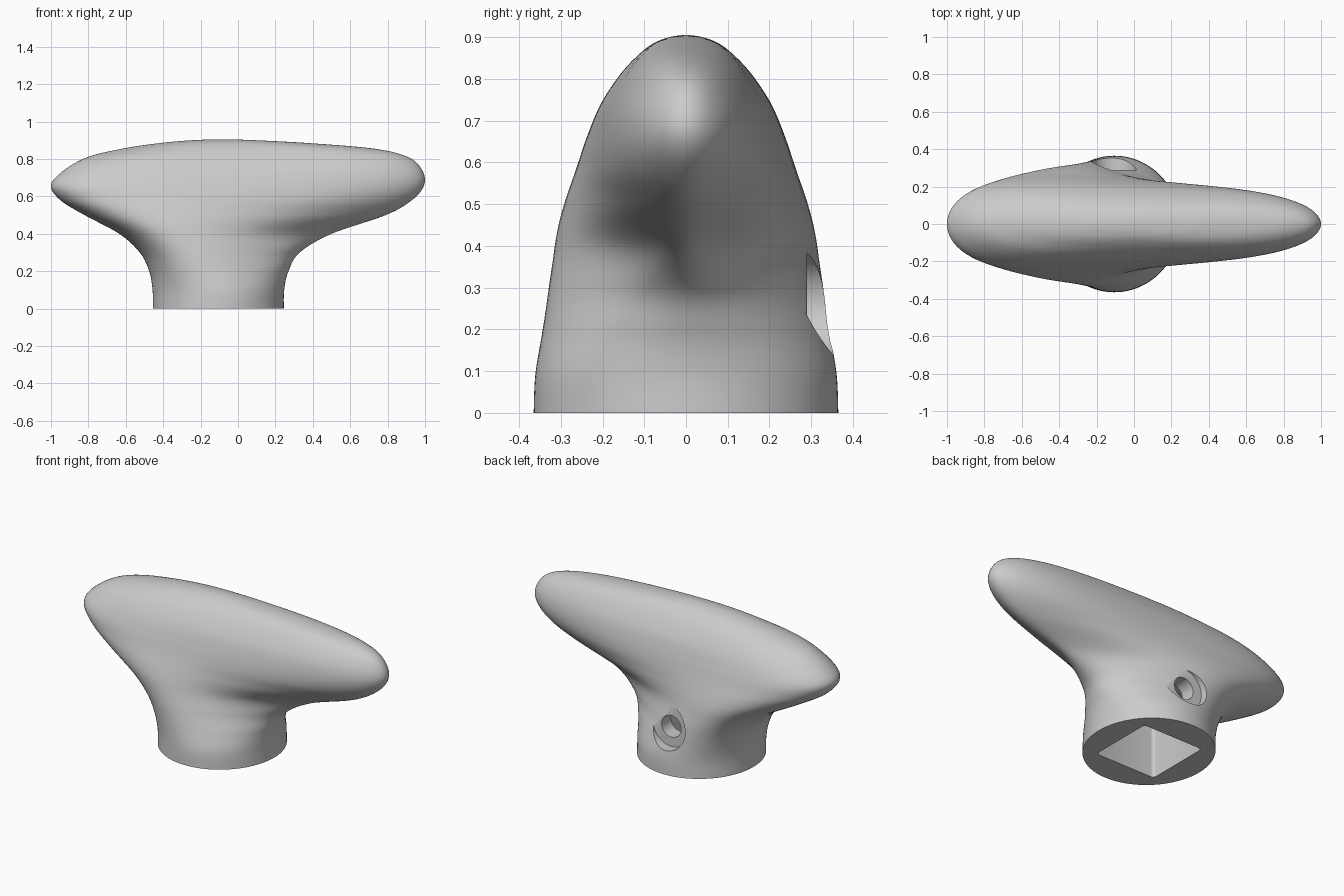
import bpy, bmesh, math
from mathutils import Matrix, Vector

cube = bpy.data.objects.get("Cube")
if cube:
    bpy.data.objects.remove(cube, do_unlink=True)

grey = bpy.data.materials.new("plain grey")
grey.use_nodes = True
colour = (0.6, 0.6, 0.6, 1)
grey.diffuse_color = colour
grey.node_tree.nodes["Principled BSDF"].inputs["Base Color"].default_value = colour

NECK_X = -0.105
RING = 112     # points around each slice
STEPS = 8      # slices between two profile rows

# Horizontal slices: height, right end, left end, half width, squareness, taper
SLICES = [
    (0, -.455, .245, .365, 2, 0),
    (.1, -.457, .247, .362, 2, .02),
    (.2, -.475, .27, .355, 2, .17),
    (.3, -.525, .33, .342, 2, .36),
    (.4, -.635, .5, .317, 2.2, .53),
    (.5, -.82, .79, .285, 3, .43),
    (.58, -.95, .93, .26, 3.6, .28),
    (.66, -1, .995, .235, 4, .2),
    (.74, -.93, .985, .203, 4, .16),
    (.81, -.805, .91, .158, 3.8, .15),
    (.855, -.62, .73, .118, 3.2, .13),
    (.885, -.42, .38, .08, 2.6, .1),
    (.9, -.25, .1, .04, 2, 0),
    (.905, -.12, -.04, .008, 2, 0),
]


def spline(a, b, c, d, t):
    """Catmull-Rom blend of four profile rows."""
    return [q + t / 2 * (r - p + t * (2 * p - 5 * q + 4 * r - s + t * (3 * (q - r) + s - p)))
            for p, q, r, s in zip(a, b, c, d)]


def smooth_rows(rows):
    last = len(rows) - 1
    out = []
    for i in range(last):
        quad = [rows[min(max(j, 0), last)] for j in range(i - 1, i + 3)]
        out += [spline(*quad, step / STEPS) for step in range(STEPS)]
    return out + [list(rows[-1])]


def outline(z, x_low, x_high, width, power, taper):
    """Teardrop ring that is wide at the heel and narrow at the nose."""
    ring = []
    for i in range(RING):
        angle = math.tau * i / RING
        u = math.cos(angle)
        y = width * math.sqrt(max(0, 1 - abs(u) ** power))
        y *= 1 - taper * (.28 + u)
        x = (x_low + x_high) / 2 + u * (x_high - x_low) / 2
        ring.append(Vector((x, math.copysign(y, math.sin(angle)), z)))
    return ring


def make_object(name, bm):
    bmesh.ops.recalc_face_normals(bm, faces=bm.faces)
    mesh = bpy.data.meshes.new(name)
    bm.to_mesh(mesh)
    bm.free()
    mesh.materials.append(grey)
    obj = bpy.data.objects.new(name, mesh)
    bpy.context.collection.objects.link(obj)
    return obj


# Handle body: loft through the slices
bm = bmesh.new()
rings = [[bm.verts.new(p) for p in outline(*row)] for row in smooth_rows(SLICES)]
for low, high in zip(rings, rings[1:]):
    for i in range(RING):
        j = (i + 1) % RING
        bm.faces.new((low[i], low[j], high[j], high[i]))
bm.faces.new(rings[0])
bm.faces.new(rings[-1])
handle = make_object("handle_body", bm)


def square_cutter(name, half, depth):
    """Square prism with softened upright corners, starting below the base."""
    bm = bmesh.new()
    below = .1
    bmesh.ops.create_cube(bm, size=1)
    bmesh.ops.scale(bm, vec=(2 * half, 2 * half, depth + below), verts=bm.verts)
    bmesh.ops.translate(bm, vec=(NECK_X, 0, (depth - below) / 2), verts=bm.verts)
    upright = [e for e in bm.edges if abs((e.verts[0].co - e.verts[1].co).z) > depth / 2]
    bmesh.ops.bevel(bm, geom=upright, offset=.02, segments=4, profile=.5, affect='EDGES')
    return make_object(name, bm)


def round_cutter(name, radius, y_start, y_end, z):
    """Cylinder along y."""
    bm = bmesh.new()
    place = Matrix.Translation((NECK_X, (y_start + y_end) / 2, z))
    bmesh.ops.create_cone(bm, cap_ends=True, segments=64, radius1=radius, radius2=radius,
                          depth=y_end - y_start,
                          matrix=place @ Matrix.Rotation(math.pi / 2, 4, 'X'))
    return make_object(name, bm)


# Shaft socket, screw recess and screw hole
cutters = [
    square_cutter("socket_cutter", .2, .35),
    round_cutter("screw_recess_cutter", .122, .29, .6, .262),
    round_cutter("screw_hole_cutter", .065, .1, .5, .262),
]

bpy.ops.object.select_all(action='DESELECT')
bpy.context.view_layer.objects.active = handle
handle.select_set(True)
for cutter in cutters:
    cutter.hide_render = True
    cut = handle.modifiers.new(cutter.name, 'BOOLEAN')
    cut.operation = 'DIFFERENCE'
    cut.solver = 'EXACT'
    cut.object = cutter
    bpy.ops.object.modifier_apply(modifier=cut.name)
    bpy.data.objects.remove(cutter, do_unlink=True)

bpy.ops.object.shade_smooth_by_angle(angle=math.radians(35))
